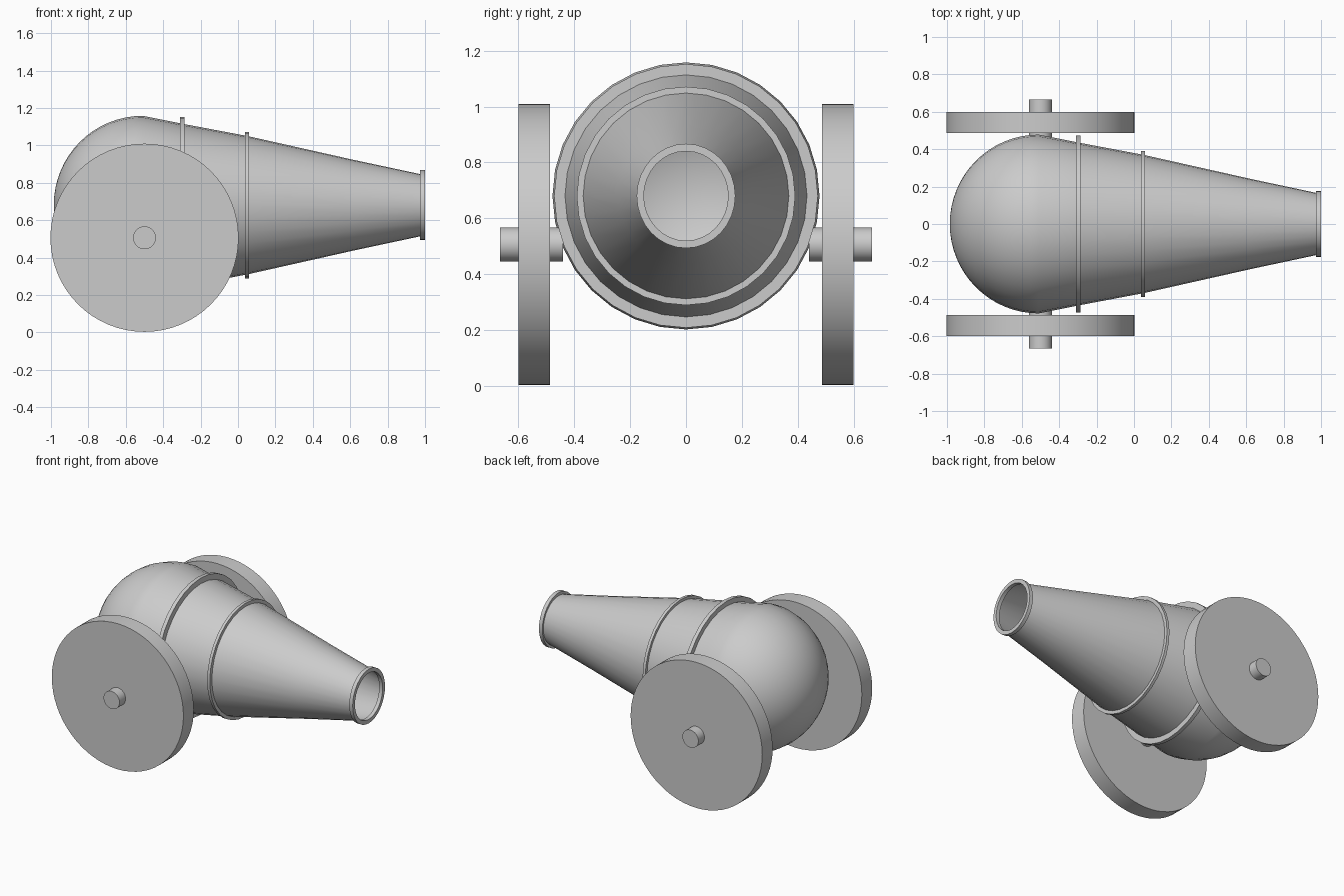
import bpy, bmesh, math
from mathutils import Matrix

if "Cube" in bpy.data.objects:
    bpy.data.objects.remove(bpy.data.objects["Cube"])

AXIS_Z = 0.68      # height of the barrel axis
WHEEL = (-0.5, 0.506)  # wheel centre x, z


def finish(bm, name, angle=35):
    bmesh.ops.recalc_face_normals(bm, faces=bm.faces)
    me = bpy.data.meshes.new(name)
    bm.to_mesh(me)
    bm.free()
    ob = bpy.data.objects.new(name, me)
    bpy.context.collection.objects.link(ob)
    bpy.ops.object.select_all(action='DESELECT')
    ob.select_set(True)
    bpy.context.view_layer.objects.active = ob
    bpy.ops.object.shade_smooth_by_angle(angle=math.radians(angle))
    return ob


def lathe(name, profile, steps=32, closed=False, y_scale=1.0):
    """Revolve (x, radius) points around the barrel axis."""
    bm = bmesh.new()
    vs = [bm.verts.new((x, 0, r)) for x, r in profile]
    pairs = list(zip(vs, vs[1:])) + ([(vs[-1], vs[0])] if closed else [])
    es = [bm.edges.new(p) for p in pairs]
    bmesh.ops.spin(bm, geom=vs + es, cent=(0, 0, 0), axis=(1, 0, 0),
                   angle=2 * math.pi, steps=steps)
    bmesh.ops.remove_doubles(bm, verts=bm.verts, dist=1e-5)
    for v in bm.verts:
        v.co.y *= y_scale
        v.co.z += AXIS_Z
    return finish(bm, name)


def band(name, x, width, r_in, r_out, y_scale=1.0):
    a, b = x - width / 2, x + width / 2
    return lathe(name, [(a, r_in), (a, r_out), (b, r_out), (b, r_in)],
                 closed=True, y_scale=y_scale)


def disc(name, y0, y1, radius, steps):
    """Cylinder along y at the wheel centre."""
    bm = bmesh.new()
    m = (Matrix.Translation((WHEEL[0], (y0 + y1) / 2, WHEEL[1]))
         @ Matrix.Rotation(math.pi / 2, 4, 'X'))
    bmesh.ops.create_cone(bm, cap_ends=True, segments=steps, radius1=radius,
                          radius2=radius, depth=abs(y1 - y0), matrix=m)
    return finish(bm, name)


# Hollow barrel: round breech flowing into the tapered tube
profile = []
for i in range(17):
    t = math.pi / 2 * i / 16
    profile.append((-0.51 - 0.475 * math.cos(t), 0.478 * math.sin(t)))
profile += [(-0.3, 0.436), (0.05, 0.37), (0.62, 0.242), (0.985, 0.164)]
lathe("barrel", profile)

# Reinforcing bands and muzzle lip
band("rear_band", -0.298, 0.026, 0.42, 0.472)
band("middle_band", 0.048, 0.02, 0.355, 0.391)
band("muzzle_lip", 0.987, 0.026, 0.16, 0.187, y_scale=0.945)

# Wheels and axle ends on both sides
for side, s in (("left", 1), ("right", -1)):
    disc(side + "_wheel", s * 0.487, s * 0.60, 0.503, 64)
    disc(side + "_axle", s * 0.44, s * 0.666, 0.061, 32)
